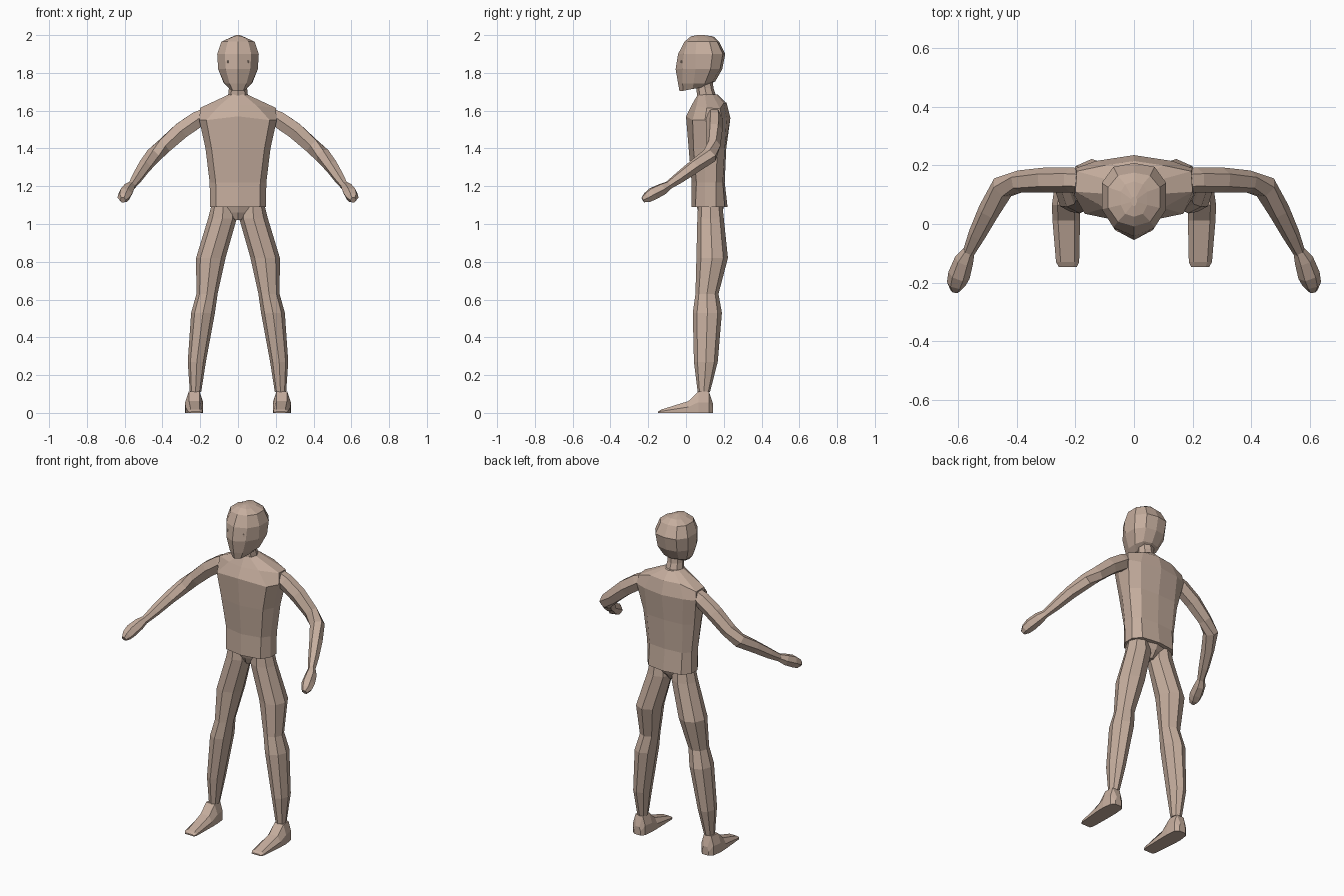
import bpy, bmesh, math
from mathutils import Vector

skin = bpy.data.materials.new("skin")
skin.diffuse_color = (0.56, 0.42, 0.34, 1)


def loft(name, rings):
    """Skin a list of equal point rings and cap both ends."""
    bm = bmesh.new()
    loops = [[bm.verts.new(p) for p in r] for r in rings]
    n = len(loops[0])
    for a, b in zip(loops, loops[1:]):
        for i in range(n):
            j = (i + 1) % n
            bm.faces.new((a[i], a[j], b[j], b[i]))
    bm.faces.new(loops[0][::-1])
    bm.faces.new(loops[-1])
    bmesh.ops.recalc_face_normals(bm, faces=bm.faces)
    me = bpy.data.meshes.new(name)
    bm.to_mesh(me)
    bm.free()
    me.materials.append(skin)
    ob = bpy.data.objects.new(name, me)
    bpy.context.collection.objects.link(ob)
    return ob


def mirror(ob):
    ob.modifiers.new("mirror", 'MIRROR').use_mirror_merge = False


def full(z, half):
    """Half outline, front middle to back middle; optional third value lifts z."""
    pts = [(p[0], p[1], z + (p[2] if len(p) > 2 else 0)) for p in half]
    return pts + [(-x, y, h) for x, y, h in pts[-2:0:-1]]


def box_ring(z, x0, x1, y0, y1, n=8):
    """Horizontal ring filling the given bounds."""
    cx, cy, rx, ry = (x0 + x1) / 2, (y0 + y1) / 2, (x1 - x0) / 2, (y1 - y0) / 2
    return [(cx + rx * math.cos(i * math.tau / n), cy + ry * math.sin(i * math.tau / n), z)
            for i in range(n)]


def limb_rings(path, n=6):
    """Rings across a path of (x, y, z, width, height)."""
    P = [Vector(p[:3]) for p in path]
    out = []
    for i, p in enumerate(path):
        t = (P[min(i + 1, len(P) - 1)] - P[max(i - 1, 0)]).normalized()
        side = t.cross(Vector((0, 0, 1))).normalized()
        up = side.cross(t)
        out.append([P[i] + side * p[3] * math.cos(k * math.tau / n)
                    + up * p[4] * math.sin(k * math.tau / n) for k in range(n)])
    return out


# Torso: faceted chest, hollow waist and sloping shoulders
loft("torso", [
    full(1.09, [(0, .03), (.115, .05), (.148, .10), (.148, .16), (.11, .205), (0, .22)]),
    full(1.22, [(0, .03), (.118, .055), (.15, .10), (.15, .16), (.11, .195), (0, .205)]),
    full(1.40, [(0, .014), (.14, .04), (.172, .10), (.172, .165), (.12, .205), (0, .213)]),
    full(1.56, [(0, 0, .01), (.168, .035, -.01), (.205, .10, -.01), (.2, .19), (.13, .215), (0, .235)]),
    full(1.63, [(0, .03), (.10, .055, -.005), (.2, .11, -.015), (.195, .18, -.02), (.1, .2, .01), (0, .215, .01)]),
    full(1.685, [(0, .062), (.03, .068), (.05, .10), (.05, .14), (.03, .16), (0, .17)]),
])

# Pelvis wedge between the legs
loft("pelvis", [
    box_ring(1.02, -.018, .018, .08, .16),
    box_ring(1.06, -.07, .07, .065, .19),
    box_ring(1.10, -.125, .125, .055, .205),
])

# Neck leaning forward a little
loft("neck", [
    box_ring(1.66, -.055, .055, .06, .165),
    box_ring(1.72, -.048, .048, .055, .145),
    box_ring(1.80, -.048, .048, .04, .14),
])

# Head with pointed face, jaw and domed crown
loft("head", [
    full(1.705, [(0, -.035), (.028, -.015), (.045, .035, .01), (.045, .07, .015), (.03, .09, .02), (0, .10, .02)]),
    full(1.745, [(0, -.042), (.045, -.018), (.072, .04), (.075, .10), (.05, .14, .01), (0, .155, .01)]),
    full(1.82, [(0, -.055), (.065, -.02), (.105, .05), (.105, .13), (.065, .18), (0, .192)]),
    full(1.90, [(0, -.042), (.07, -.012), (.11, .05), (.11, .14), (.07, .195), (0, .208)]),
    full(1.965, [(0, -.008), (.055, .008), (.088, .055), (.088, .125), (.055, .165), (0, .175)]),
    full(1.985, [(0, .025, .008), (.03, .035, .004), (.045, .065), (.045, .11), (.03, .135, .004), (0, .145, .008)]),
    full(2.0, [(0, .06), (.006, .065), (.01, .075), (.01, .085), (.006, .09), (0, .095)]),
])

# Small eye nubs
mirror(loft("eyes", [
    box_ring(1.852, .05, .06, -.028, -.018, 4),
    box_ring(1.866, .05, .06, -.028, -.018, 4),
]))

# Arms: shoulder, elbow and wrist
mirror(loft("arms", limb_rings([
    (.165, .148, 1.585, .040, .036),
    (.215, .15, 1.553, .043, .050),
    (.30, .150, 1.495, .043, .050),
    (.39, .145, 1.415, .038, .045),
    (.448, .125, 1.362, .042, .042),
    (.495, .045, 1.305, .037, .037),
    (.535, -.035, 1.245, .030, .031),
    (.563, -.095, 1.203, .021, .023),
])))

# Closed hands
mirror(loft("hands", limb_rings([
    (.563, -.092, 1.205, .021, .023),
    (.580, -.125, 1.185, .033, .033),
    (.597, -.175, 1.16, .038, .036),
    (.607, -.205, 1.14, .032, .030),
    (.610, -.228, 1.127, .016, .016),
])))

# Legs: thigh, knee, calf, ankle
mirror(loft("legs", [
    box_ring(1.12, .02, .135, .065, .19),
    box_ring(1.03, .006, .158, .06, .20),
    box_ring(.82, .066, .222, .055, .222),
    box_ring(.63, .108, .220, .05, .172),
    box_ring(.53, .122, .248, .036, .190),
    box_ring(.27, .170, .266, .042, .168),
    box_ring(.11, .195, .255, .062, .127),
]))


def foot_ring(y, xa, xb, top, bottom=0):
    m = (xb - xa) * .2
    return [(xa, y, bottom), (xb, y, bottom), (xb, y, bottom + (top - bottom) * .5),
            (xb - m, y, top), (xa + m, y, top), (xa, y, bottom + (top - bottom) * .5)]


# Feet: wedge from heel to flat toes
mirror(loft("feet", [
    foot_ring(.142, .208, .252, .05),
    foot_ring(.122, .19, .272, .112),
    foot_ring(.065, .184, .28, .112),
    foot_ring(.012, .184, .278, .062),
    foot_ring(-.13, .187, .266, .018),
    foot_ring(-.147, .195, .256, .008),
]))
